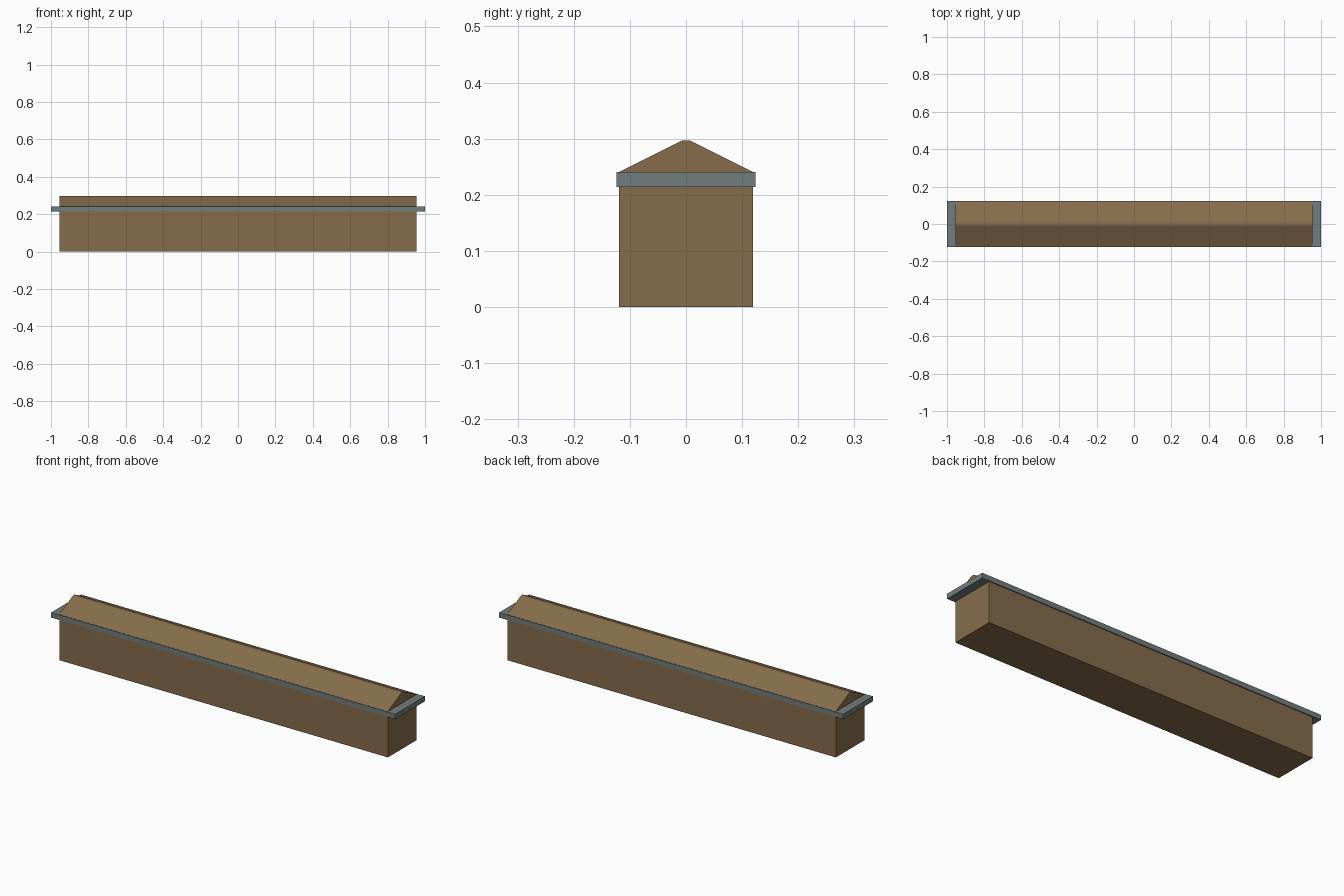
import bpy

if "Cube" in bpy.data.objects:
    bpy.data.objects.remove(bpy.data.objects["Cube"])


def material(name, colour):
    mat = bpy.data.materials.new(name)
    mat.diffuse_color = (*colour, 1.0)
    mat.use_nodes = True
    mat.node_tree.nodes["Principled BSDF"].inputs["Base Color"].default_value = mat.diffuse_color
    return mat


def extrude_x(name, profile, half_length, mat):
    """Closed solid made from a (y, z) profile swept along x."""
    n = len(profile)
    verts = [(x, y, z) for x in (-half_length, half_length) for y, z in profile]
    faces = [tuple(reversed(range(n))), tuple(range(n, 2 * n))]
    faces += [(i, (i + 1) % n, n + (i + 1) % n, n + i) for i in range(n)]
    mesh = bpy.data.meshes.new(name)
    mesh.from_pydata(verts, [], faces)
    mesh.materials.append(mat)
    obj = bpy.data.objects.new(name, mesh)
    bpy.context.collection.objects.link(obj)
    return obj


brown = material("brown", (0.24, 0.152, 0.071))
grey = material("slate grey", (0.168, 0.205, 0.205))

# Long block with a shallow gabled top and a narrow flat ridge
extrude_x("gabled_block",
          [(-0.119, 0), (0.119, 0), (0.119, 0.241), (0.007, 0.297),
           (-0.007, 0.297), (-0.119, 0.241)], 0.955, brown)

# Thin band around the block at the eaves, overhanging at the ends
extrude_x("eaves_band",
          [(-0.124, 0.214), (0.124, 0.214), (0.124, 0.2405), (-0.124, 0.2405)],
          1.0, grey)
